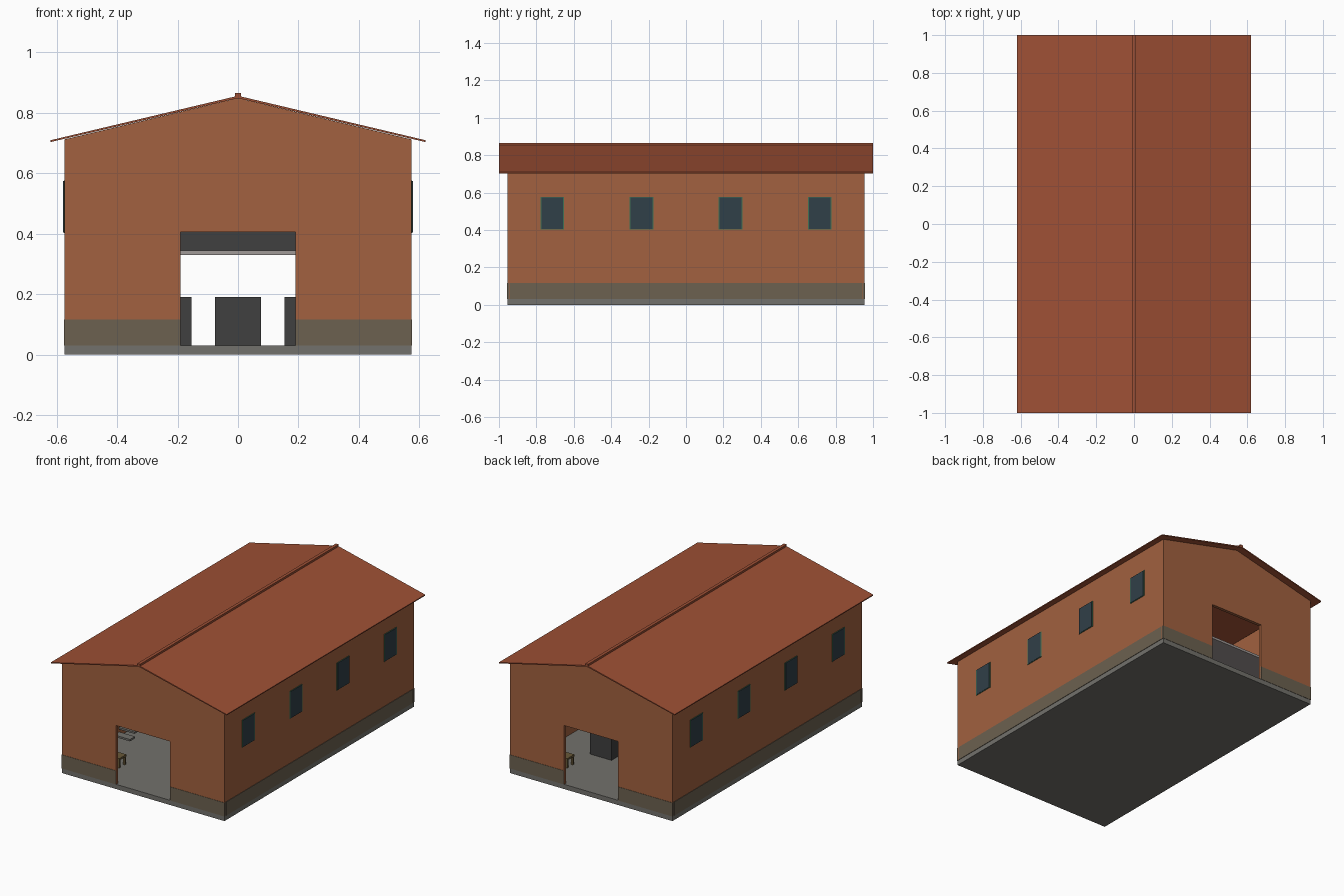
import bpy, bmesh
from mathutils import Vector

if "Cube" in bpy.data.objects:
    bpy.data.objects.remove(bpy.data.objects["Cube"])


def material(name, rgb):
    m = bpy.data.materials.new(name)
    m.diffuse_color = (*rgb, 1)
    m.use_nodes = True
    m.node_tree.nodes["Principled BSDF"].inputs["Base Color"].default_value = m.diffuse_color
    return m


WALL = material("clay_wall", (0.36, 0.12, 0.05))
ROOF = material("red_roof", (0.34, 0.08, 0.035))
PLINTH = material("plinth", (0.15, 0.12, 0.08))
STONE = material("slab_grey", (0.17, 0.165, 0.15))
GLASS = material("glass", (0.03, 0.05, 0.065))
GREEN = material("green_frame", (0.05, 0.17, 0.09))
DARK = material("dark_metal", (0.05, 0.05, 0.05))
LIGHT = material("light_deck", (0.35, 0.32, 0.31))
WOOD = material("wood", (0.14, 0.10, 0.04))


def finish(name, bm, mat):
    bmesh.ops.recalc_face_normals(bm, faces=bm.faces)
    me = bpy.data.meshes.new(name)
    bm.to_mesh(me)
    bm.free()
    me.materials.append(mat)
    ob = bpy.data.objects.new(name, me)
    bpy.context.collection.objects.link(ob)
    return ob


def box(name, x, y, z, mat):
    """Box from (min, max) ranges."""
    bm = bmesh.new()
    bmesh.ops.create_cube(bm, size=1)
    for v in bm.verts:
        v.co = Vector([(a + b) / 2 + c * (b - a) for c, (a, b) in zip(v.co, (x, y, z))])
    return finish(name, bm, mat)


def prism(name, profile, y0, y1, mat):
    """Extrude an x-z profile along y."""
    bm = bmesh.new()
    face = bm.faces.new([bm.verts.new((x, y0, z)) for x, z in profile])
    ext = bmesh.ops.extrude_face_region(bm, geom=[face])
    verts = [g for g in ext["geom"] if isinstance(g, bmesh.types.BMVert)]
    bmesh.ops.translate(bm, verts=verts, vec=(0, y1 - y0, 0))
    return finish(name, bm, mat)


W, L, T = 0.573, 0.955, 0.02     # half width, half length, wall thickness
DOOR, HEAD, FLOOR = 0.19, 0.405, 0.03
EAVE, RIDGE = 0.712, 0.848

# Floor slab
box("floor_slab", (-W, W), (-L, L), (0, FLOOR), STONE)

# Gable walls with an open doorway at each end
gable = [(-W, FLOOR), (-DOOR, FLOOR), (-DOOR, HEAD), (DOOR, HEAD), (DOOR, FLOOR),
         (W, FLOOR), (W, EAVE), (0, RIDGE), (-W, EAVE)]
prism("front_wall", gable, -L, -L + T, WALL)
prism("back_wall", gable, L - T, L, WALL)

# Side walls, plinths and windows
for s, side in ((-1, "left"), (1, "right")):
    def span(a, b):
        return tuple(sorted((s * a, s * b)))
    box(side + "_wall", span(W - T, W), (-L + T, L - T), (FLOOR, EAVE), WALL)
    box(side + "_plinth", span(W - 0.01, W + 0.003), (-0.94, 0.94), (FLOOR, 0.117), PLINTH)
    for e, end in ((-1, "front"), (1, "back")):
        y = tuple(sorted((e * (L - 0.01), e * (L + 0.002))))
        box(f"{end}_{side}_plinth", span(DOOR, W + 0.003), y, (FLOOR, 0.117), PLINTH)
    for yc in (-0.715, -0.238, 0.238, 0.715):
        box(side + "_window_frame", span(W - T - 0.002, W + 0.003),
            (yc - 0.064, yc + 0.064), (0.402, 0.576), GREEN)
        box(side + "_window_glass", span(W - T - 0.003, W + 0.005),
            (yc - 0.058, yc + 0.058), (0.404, 0.574), GLASS)

# Thin pitched roof and ridge cap
prism("roof", [(-0.62, 0.703), (0, RIDGE), (0.62, 0.703), (0.62, 0.709),
               (0, 0.856), (-0.62, 0.709)], -1, 1, ROOF)
box("ridge_cap", (-0.01, 0.01), (-1, 1), (0.85, 0.866), ROOF)

# Loft deck with storage on top, and bins below
box("loft_deck", (-W + T, W - T), (0.0, 0.745), (0.33, 0.345), LIGHT)
box("loft_storage", (-0.25, 0.25), (0.15, 0.35), (0.345, 0.46), DARK)
for x in (-0.23, 0, 0.23):
    box("storage_bin", (x - 0.076, x + 0.076), (0.33, 0.53), (FLOOR, 0.19), DARK)

# Open stair up to the loft along the left wall
N = 10
for i in range(N):
    y, z = -0.46 + i * 0.046, FLOOR + (i + 1) * 0.03
    box("stair_tread", (-0.55, -0.44), (y, y + 0.05), (z - 0.012, z), STONE)

# Small stools beside each doorway
for s in (-1, 1):
    x, y = s * 0.335, s * 0.73
    box("stool_seat", (x - 0.035, x + 0.035), (y - 0.035, y + 0.035), (0.08, 0.092), WOOD)
    for dx in (-0.027, 0.027):
        for dy in (-0.027, 0.027):
            box("stool_leg", (x + dx - 0.006, x + dx + 0.006),
                (y + dy - 0.006, y + dy + 0.006), (FLOOR, 0.08), WOOD)
